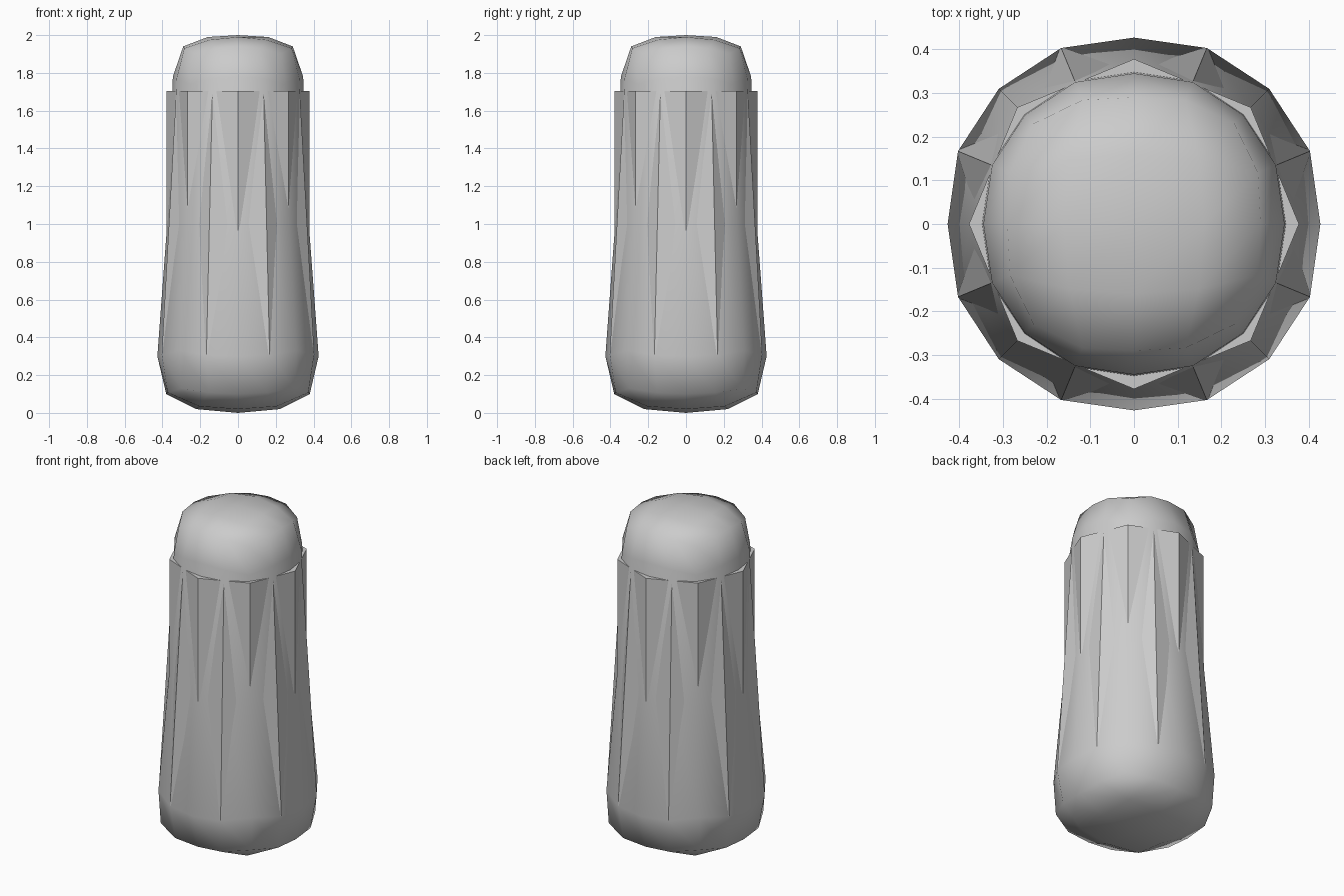
import bpy, bmesh, math
from mathutils import Vector

if "Cube" in bpy.data.objects:
    bpy.data.objects.remove(bpy.data.objects["Cube"], do_unlink=True)

grey = bpy.data.materials.new("plain grey")
grey.use_nodes = True
colour = (0.6, 0.6, 0.6, 1)
grey.diffuse_color = colour
grey.node_tree.nodes["Principled BSDF"].inputs["Base Color"].default_value = colour

# Each row: axis radius, corner radius, axis height, corner height
SIDE = {
    2: (0.29, 0.325, 1.94, 1.90),
    1: (0.345, 0.353, 1.78, 1.74),
    0: (0.375, 0.381, 1.0, 1.0),
    -1: (0.427, 0.438, 0.30, 0.33),
    -2: (0.38, 0.425, 0.10, 0.13),
}
# Inner ring of the top and bottom, then their centres
CAP = {2: (0.16, 0.21, 1.99, 1.975), -2: (0.22, 0.29, 0.02, 0.035)}
CENTRE = {2: 2.0, -2: 0.0}


def place(co):
    """Move a point of the 4 x 4 x 4 block onto the rounded, tapered body."""
    i, j, k = (round(c * 2) for c in co)
    ring = max(abs(i), abs(j))
    if ring == 0:
        return Vector((0, 0, CENTRE[k]))
    r0, r1, z0, z1 = SIDE[k] if ring == 2 else CAP[k]
    t = min(abs(i), abs(j)) / ring
    angle = t * math.pi / 4
    # bulge slightly between axis and corner
    r = r0 + (r1 - r0) * (t if k in (2, -2) else min(1, t * 1.7))
    z = z0 + (z1 - z0) * t * t
    a, b = r * math.cos(angle), r * math.sin(angle)
    x, y = (a, b) if abs(i) >= abs(j) else (b, a)
    return Vector((math.copysign(x, i) if i else 0,
                   math.copysign(y, j) if j else 0, z))


def finish(name, bm, smooth):
    bmesh.ops.recalc_face_normals(bm, faces=bm.faces)
    for f in bm.faces:
        f.smooth = smooth
    mesh = bpy.data.meshes.new(name)
    bm.to_mesh(mesh)
    bm.free()
    mesh.materials.append(grey)
    obj = bpy.data.objects.new(name, mesh)
    bpy.context.collection.objects.link(obj)
    return obj


def octagon(name, r_low, r_high, z_low, z_high, turn):
    """Flat-sided eight-sided column with closed ends."""
    bm = bmesh.new()
    bmesh.ops.create_cone(bm, cap_ends=True, segments=8, radius1=r_low,
                          radius2=r_high, depth=z_high - z_low)
    # put a corner on the x axis, then turn
    start = max(bm.verts, key=lambda v: v.co.x).co
    spin = turn - math.atan2(start.y, start.x)
    for v in bm.verts:
        x, y, z = v.co
        v.co = (x * math.cos(spin) - y * math.sin(spin),
                x * math.sin(spin) + y * math.cos(spin),
                z + (z_low + z_high) / 2)
    return finish(name, bm, False)


# Rounded body with a domed top
bm = bmesh.new()
bmesh.ops.create_cube(bm, size=2)
bmesh.ops.subdivide_edges(bm, edges=bm.edges[:], cuts=3, use_grid_fill=True)
for v in bm.verts:
    v.co = place(v.co)
finish("rounded_body", bm, True)

# Straight sleeve around the upper half
octagon("upper_sleeve", 0.378, 0.378, 0.5, 1.705, 0)

# Tapered core whose edges break through between the sleeve corners
octagon("tapered_core", 0.437, 0.350, 0.31, 1.77, math.pi / 8)
